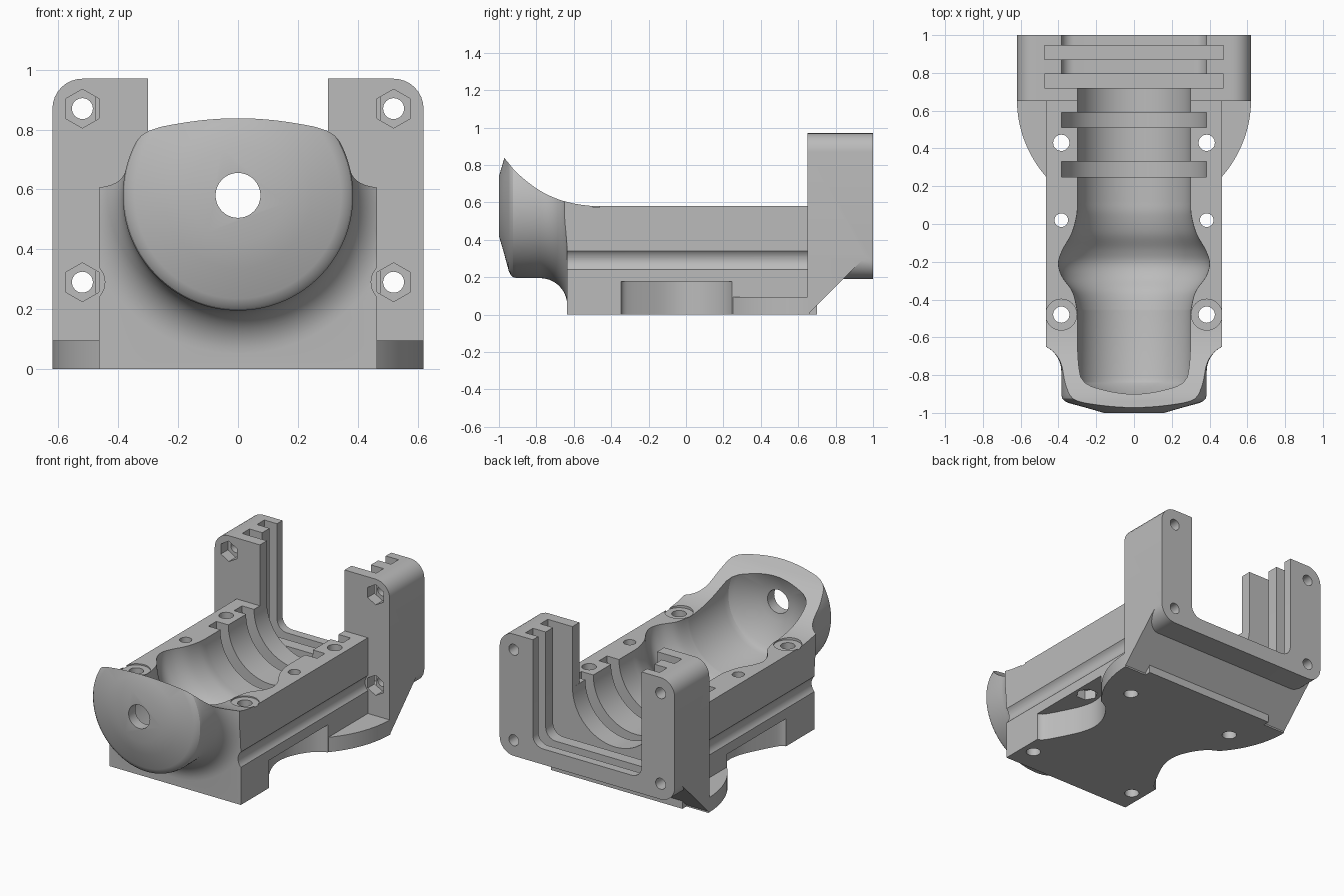
import bpy, bmesh, math
from mathutils import Vector

if "Cube" in bpy.data.objects:
    bpy.data.objects.remove(bpy.data.objects["Cube"])

AXIS_Z = 0.58          # height of the trough axis

grey = bpy.data.materials.new("grey")
grey.diffuse_color = (0.5, 0.5, 0.5, 1)
grey.use_nodes = True
grey.node_tree.nodes["Principled BSDF"].inputs["Base Color"].default_value = grey.diffuse_color


def make(name, rings):
    """Solid lofted through equal-length rings of points, capped at both ends."""
    bm = bmesh.new()
    loops = [[bm.verts.new(p) for p in ring] for ring in rings]
    n = len(loops[0])
    for a, b in zip(loops, loops[1:]):
        for i in range(n):
            bm.faces.new((a[i], a[(i + 1) % n], b[(i + 1) % n], b[i]))
    bm.faces.new(loops[0])
    bm.faces.new(loops[-1])
    bmesh.ops.recalc_face_normals(bm, faces=bm.faces)
    me = bpy.data.meshes.new(name)
    bm.to_mesh(me)
    bm.free()
    me.materials.append(grey)
    ob = bpy.data.objects.new(name, me)
    bpy.context.collection.objects.link(ob)
    return ob


def prism(name, pts, axis, a, b):
    """Extrude a 2D outline along x, y or z from a to b."""
    put = {"x": lambda u, v, d: (d, u, v),
           "y": lambda u, v, d: (u, d, v),
           "z": lambda u, v, d: (u, v, d)}[axis]
    return make(name, [[put(u, v, d) for u, v in pts] for d in (a, b)])


def box(name, x, y, z):
    return prism(name, [(x[0], y[0]), (x[1], y[0]), (x[1], y[1]), (x[0], y[1])], "z", *z)


def circle(cx, cy, r, n=40, start=0.0):
    return [(cx + r * math.cos(start + math.tau * i / n),
             cy + r * math.sin(start + math.tau * i / n)) for i in range(n)]


def rounded(x, z0, z1, r, n=8):
    """Rounded rectangle, symmetric in x."""
    pts = []
    for k, (cx, cz) in enumerate([(x - r, z1 - r), (r - x, z1 - r),
                                  (r - x, z0 + r), (x - r, z0 + r)]):
        for i in range(n + 1):
            t = math.pi / 2 * (k + i / n)
            pts.append((cx + r * math.cos(t), cz + r * math.sin(t)))
    return pts


def lathe(name, profile, n=96):
    """Revolve (y, radius) points about the trough axis."""
    return make(name, [[(x, y, z) for x, z in circle(0, AXIS_Z, r, n, math.pi / n)]
                       for y, r in profile])


def boolean(ob, other, op="DIFFERENCE"):
    mod = ob.modifiers.new("bool", "BOOLEAN")
    mod.object, mod.operation, mod.solver = other, op, "EXACT"
    bpy.context.view_layer.objects.active = ob
    bpy.ops.object.modifier_apply(modifier=mod.name)
    bpy.data.objects.remove(other)


def smooth_path(pts, steps=6):
    """Catmull-Rom curve through 2D points."""
    p = [Vector(q) for q in [pts[0]] + pts + [pts[-1]]]
    out = []
    for i in range(1, len(p) - 2):
        for s in range(steps):
            t = s / steps
            a, b, c, d = p[i - 1:i + 3]
            v = 0.5 * (2 * b + (c - a) * t + (2 * a - 5 * b + 4 * c - d) * t ** 2
                       + (3 * b - a - 3 * c + d) * t ** 3)
            out.append(tuple(v))
    return out + [pts[-1]]


# flared round nose, trimmed to the body width
nose = [(-1.0, .16), (-.975, .245), (-.948, .345), (-.938, .367), (-.925, .38), (-.905, .385)]
nose += [(-.78 + .145 * math.sin(t), .53 - .145 * math.cos(t))
         for t in [math.pi / 2 * i / 10 for i in range(11)]]
nose += [(-.632, .56), (-.55, .56)]
body = lathe("cradle", nose)
boolean(body, box("trim", (-.465, .465), (-1.1, .8), (0, 1.2)), "INTERSECT")

# main block
boolean(body, box("block", (-.465, .465), (-.635, .70), (0, .9)), "UNION")

# top surface that sweeps up toward the nose
sweep = smooth_path([(-1.08, .97), (-.965, .83), (-.9, .755), (-.8, .675), (-.7, .623),
                     (-.6, .594), (-.5, AXIS_Z)])
boolean(body, prism("top_cut", sweep + [(.9, AXIS_Z), (.9, 1.4), (-1.08, 1.4)], "x", -1, 1))

for s in (-1, 1):
    # side channel
    boolean(body, prism("channel", circle(s * .515, .29, .07), "y", -.8, .75))
    # curved waist under the block
    waist = smooth_path([(.47, -.35), (.43, -.325), (.37, -.22), (.315, -.1), (.30, 0),
                         (.325, .1), (.39, .2), (.47, .25)])
    waist = [(s * x, y) for x, y in [(.6, -.35)] + waist + [(.6, .25)]]
    boolean(body, prism("waist_cut", waist, "z", -.1, .177))

# half-round base flange
flange = [(.62 * math.cos(math.pi + math.pi * i / 64), .66 + .62 * math.sin(math.pi + math.pi * i / 64))
          for i in range(65)]
flange = [p for p in flange if p[1] > .24]
boolean(body, prism("flange", flange, "z", 0, .095), "UNION")

# rear bracket with sloped underside
bracket = prism("bracket", rounded(.62, .19, .97, .1), "y", .65, 1.0)
boolean(bracket, prism("wedge", [(.65, 0), (.65, .31), (.96, .31)], "x", -.62, .62), "UNION")
boolean(body, bracket, "UNION")

# bracket opening and its plate slots
boolean(body, box("front_gap", (-.3, .3), (.6, .75), (AXIS_Z, 1.2)))
boolean(body, prism("opening", rounded(.385, .29, 1.4, .07), "y", .73, 1.1))
for y in (.72, .87):
    boolean(body, box("slot", (-.475, .475), (y, y + .075), (.235, 1.2)))

# trough with a round bulge and a dished front end
bulge = smooth_path([(-.46, .30), (-.36, .325), (-.28, .38), (-.21, .40), (-.14, .38),
                     (-.05, .33), (.05, .303), (.12, .30)])
boolean(body, lathe("trough", [(-.937, .04), (-.925, .12), (-.86, .265), (-.84, .288), (-.81, .30)]
                    + bulge + [(.76, .30)]))

# ring grooves
for y in (.25, .51):
    boolean(body, lathe("ring_groove", [(y, .385), (y + .08, .385)]))

# nose hole
boolean(body, prism("nose_hole", circle(0, AXIS_Z, .075), "y", -1.1, -.8))

for s in (-1, 1):
    # vertical screw holes, front counterbore and nut pocket
    for y, r in ((.43, .043), (.02, .036), (-.48, .043)):
        boolean(body, prism("screw_hole", circle(s * .385, y, r, 32), "z", -.1, .9))
    boolean(body, prism("counterbore", circle(s * .385, -.48, .082), "z", .572, .9))
    boolean(body, prism("nut_pocket", circle(s * .385, .02, .065, 6), "z", .1, .24))
    # bracket screw holes with hexagonal pockets
    for z in (.29, .87):
        boolean(body, prism("bracket_hole", circle(s * .52, z, .035, 32), "y", .5, 1.1))
        boolean(body, prism("hex_pocket", circle(s * .52, z, .065, 6, math.pi / 6), "y", .6, .72))

# smooth shading with sharp edges kept
bpy.ops.object.select_all(action="DESELECT")
body.select_set(True)
bpy.context.view_layer.objects.active = body
bpy.ops.object.shade_smooth_by_angle(angle=math.radians(25))
